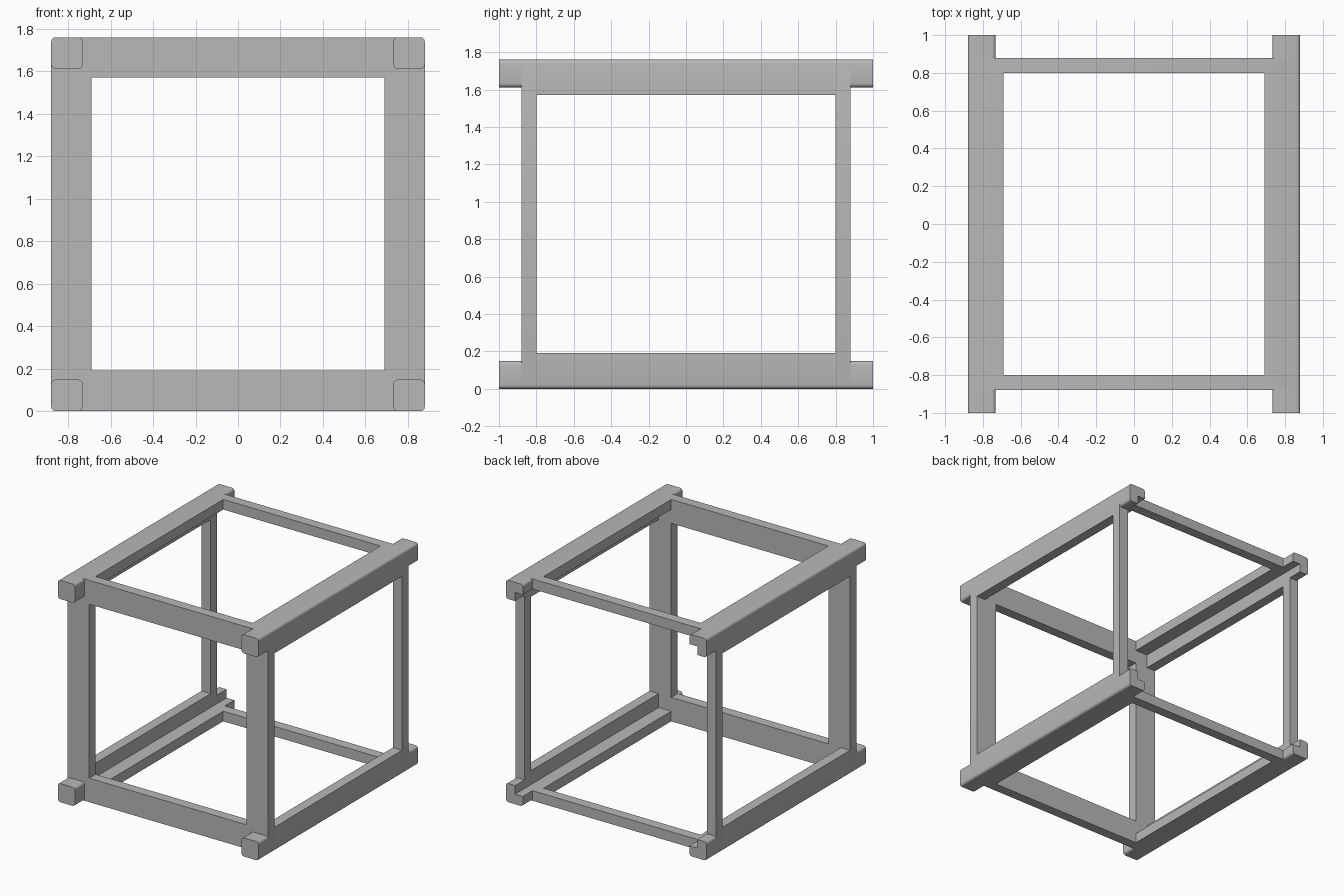
import bpy, bmesh, math
from mathutils import Vector

cube = bpy.data.objects.get("Cube")
if cube:
    bpy.data.objects.remove(cube, do_unlink=True)

HALF = 0.88      # half width and half height of the frame
WIDE = 0.19      # wide arm
THIN = 0.08      # plate thickness
STUB = 0.148     # size of the projecting rail ends
RADIUS = 0.02

grey = bpy.data.materials.new("plain grey")
grey.use_nodes = True
colour = (0.48, 0.48, 0.48, 1)
grey.diffuse_color = colour
grey.node_tree.nodes["Principled BSDF"].inputs["Base Color"].default_value = colour


def round_corners(points, rounded, steps=4):
    """Replace the listed corners of a profile with arcs."""
    result = []
    for i, p in enumerate(points):
        if i not in rounded:
            result.append(p)
            continue
        before = (points[i - 1] - p).normalized() * RADIUS
        after = (points[(i + 1) % len(points)] - p).normalized() * RADIUS
        centre = p + before + after
        for s in range(steps + 1):
            a = math.pi / 2 * s / steps
            result.append(centre - after * math.cos(a) - before * math.sin(a))
    return result


def angle_bar(name, arm, thick, y0, y1, round_tips=False):
    """Extrude one corner's angle section along y and mirror it to four corners."""
    tip, inner = HALF - arm, HALF - thick
    if arm == thick:
        corners = [(HALF, HALF), (HALF, tip), (tip, tip), (tip, HALF)]
        rounded = {0, 1, 2, 3}
    else:
        corners = [(HALF, HALF), (HALF, tip), (inner, tip),
                   (inner, inner), (tip, inner), (tip, HALF)]
        rounded = {0, 1, 5} if round_tips else {0}
    profile = round_corners([Vector(c) for c in corners], rounded)

    bm = bmesh.new()
    face = bm.faces.new([bm.verts.new((p.x, y0, p.y)) for p in profile])
    moved = bmesh.ops.extrude_face_region(bm, geom=[face], use_keep_orig=True)["geom"]
    verts = [v for v in moved if isinstance(v, bmesh.types.BMVert)]
    bmesh.ops.translate(bm, verts=verts, vec=(0, y1 - y0, 0))
    bmesh.ops.recalc_face_normals(bm, faces=bm.faces)
    # Open the ends that meet their mirror image
    seam = [f for f in bm.faces
            if all(abs(v.co.x) < 1e-5 for v in f.verts)
            or all(abs(v.co.z) < 1e-5 for v in f.verts)]
    bmesh.ops.delete(bm, geom=seam, context='FACES')

    mesh = bpy.data.meshes.new(name)
    bm.to_mesh(mesh)
    bm.free()
    mesh.materials.append(grey)
    obj = bpy.data.objects.new(name, mesh)
    obj.location.z = HALF
    bpy.context.collection.objects.link(obj)
    bpy.ops.object.select_all(action='DESELECT')
    obj.select_set(True)
    bpy.context.view_layer.objects.active = obj
    bpy.ops.object.shade_smooth_by_angle(angle=math.radians(30))
    mirror = obj.modifiers.new("four corners", 'MIRROR')
    mirror.use_axis = (True, False, True)
    return obj


# Solid rounded rail ends at the front
angle_bar("front_rail_ends", STUB, STUB, -1, -HALF)
# Wide flat frame at the front
angle_bar("front_frame", HALF, WIDE, -HALF, THIN - HALF)
# Angle-section rails running front to back
angle_bar("side_rails", WIDE, THIN, THIN - HALF, HALF - THIN)
# Slim square frame at the back
angle_bar("back_frame", HALF, THIN, HALF - THIN, HALF)
# Angle-section rail ends at the back
angle_bar("back_rail_ends", STUB, THIN, HALF, 1, round_tips=True)
